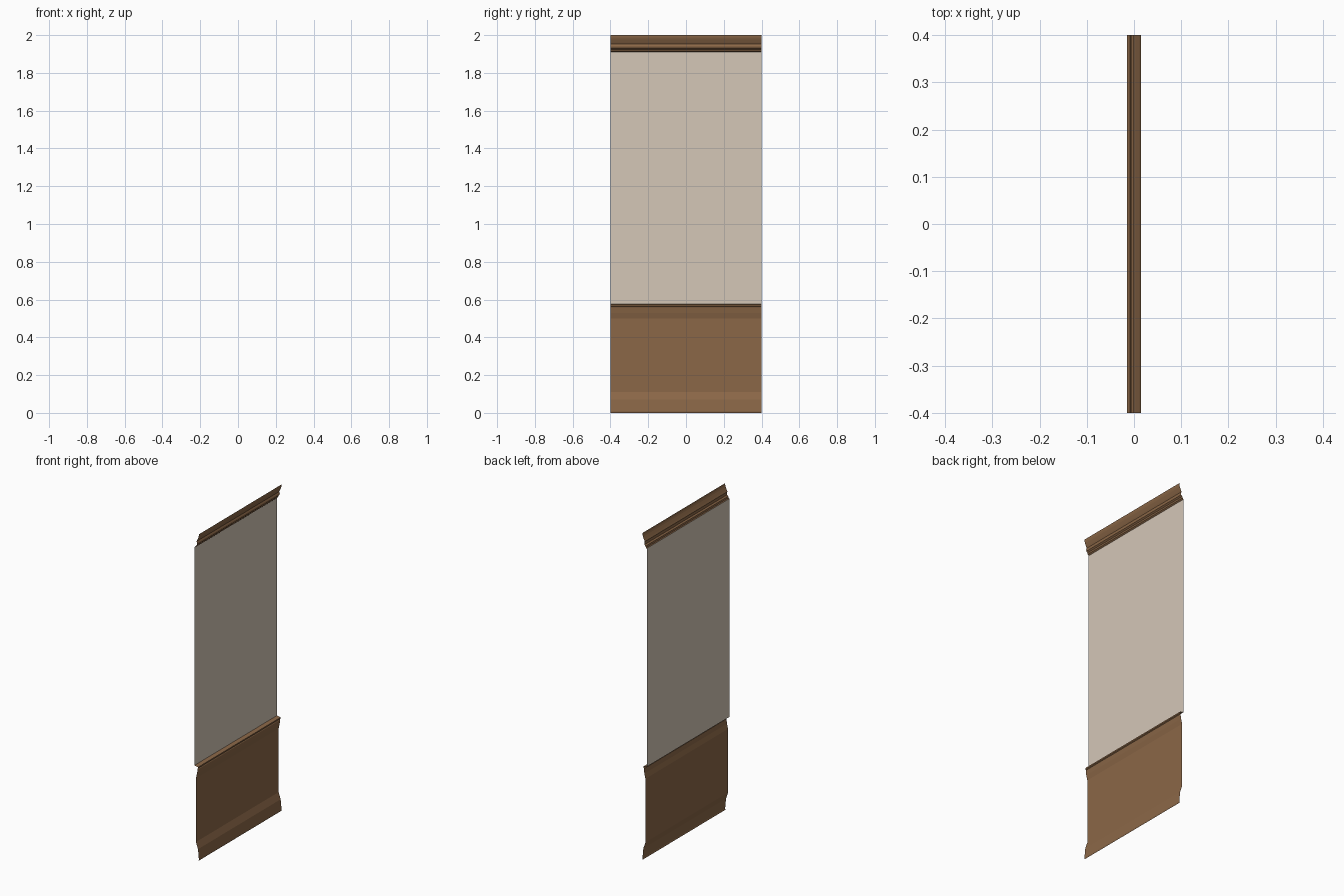
import bpy

if "Cube" in bpy.data.objects:
    bpy.data.objects.remove(bpy.data.objects["Cube"])


def material(name, rgb):
    m = bpy.data.materials.new(name)
    m.diffuse_color = (*rgb, 1.0)
    m.use_nodes = True
    m.node_tree.nodes["Principled BSDF"].inputs["Base Color"].default_value = m.diffuse_color
    return m


wood = material("brown wood", (0.258, 0.136, 0.063))
plaster = material("warm beige plaster", (0.66, 0.57, 0.475))

HALF = 0.4  # half length of the wall section along y


def sheet(name, profile, mat):
    """Sweep an open (x, z) profile, listed upwards, along y; faces look to +x."""
    verts, faces = [], []
    for x, z in profile:
        verts += [(x, -HALF, z), (x, HALF, z)]
    for i in range(len(profile) - 1):
        a = 2 * i
        faces.append((a, a + 1, a + 3, a + 2))
    me = bpy.data.meshes.new(name)
    me.from_pydata(verts, [], faces)
    me.materials.append(mat)
    ob = bpy.data.objects.new(name, me)
    bpy.context.collection.objects.link(ob)
    return ob


# flared skirting board
sheet("baseboard", [(0.013, 0.0), (0.015, 0.008), (0.009, 0.07), (-0.005, 0.11)], wood)

# flat lower panel
sheet("wainscot_panel", [(-0.005, 0.11), (-0.005, 0.5)], wood)

# chair rail with a sloping cap
sheet("chair_rail", [(-0.005, 0.5), (0.002, 0.53), (0.006, 0.555), (0.004, 0.56),
                     (0.009, 0.564), (0.009, 0.572), (-0.015, 0.577)], wood)

# painted upper wall
sheet("upper_wall", [(-0.015, 0.577), (-0.015, 1.914)], plaster)

# stepped crown moulding
sheet("crown_moulding", [(-0.015, 1.91), (-0.008, 1.916), (-0.006, 1.925), (0.002, 1.932),
                         (0.003, 1.943), (-0.001, 1.952), (0.004, 1.962), (0.011, 1.978),
                         (0.014, 1.988), (0.015, 2.0)], wood)
